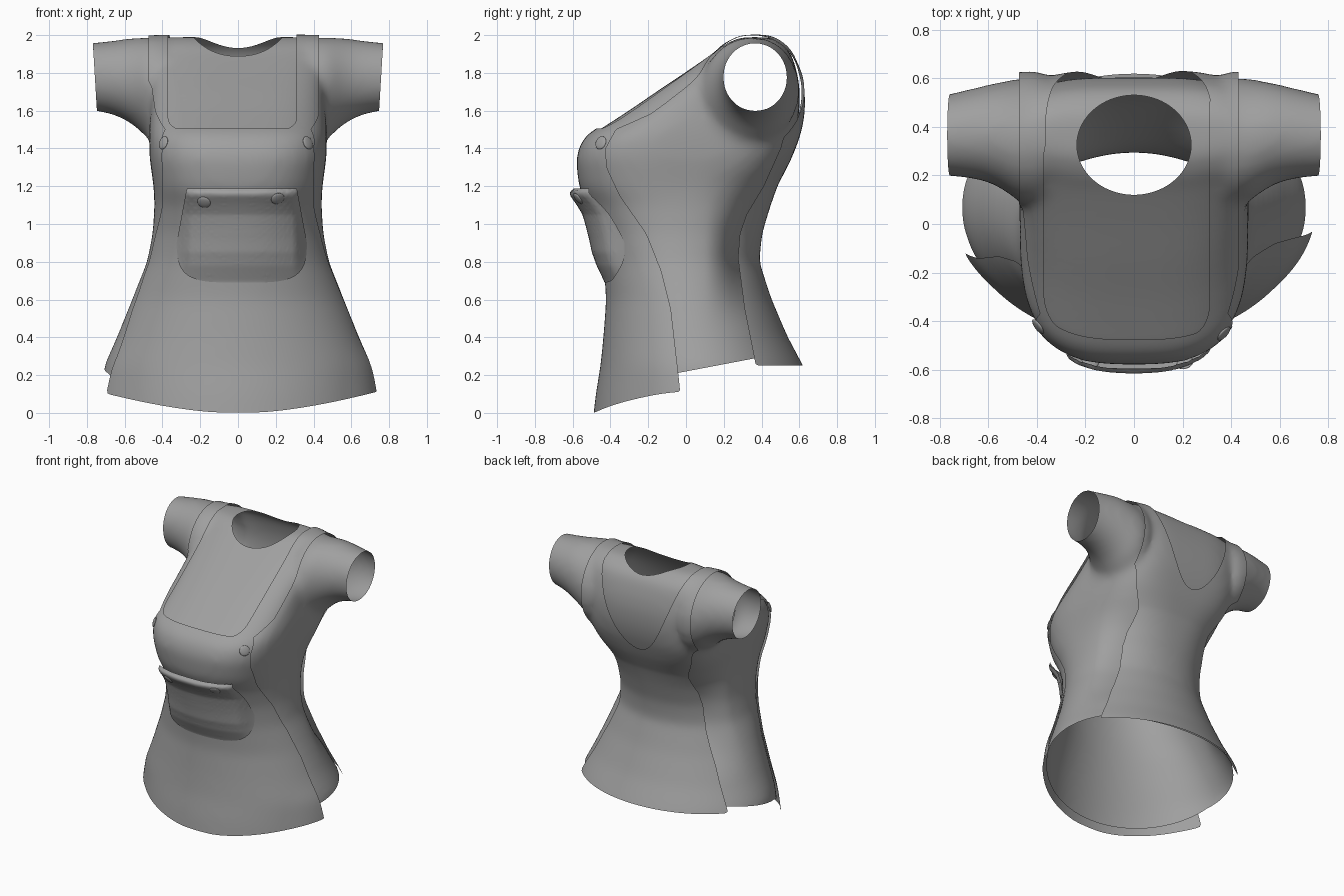
import bpy, bmesh, math
from mathutils import Vector
from mathutils.bvhtree import BVHTree

if "Cube" in bpy.data.objects:
    bpy.data.objects.remove(bpy.data.objects["Cube"])

cloth = bpy.data.materials.new("grey_cloth")
cloth.diffuse_color = (0.35, 0.35, 0.35, 1)
cloth.use_nodes = True
cloth.node_tree.nodes["Principled BSDF"].inputs["Base Color"].default_value = cloth.diffuse_color


def lerp(table, t):
    """Piecewise linear lookup; each row is (key, value, ...)."""
    if t <= table[0][0]:
        return table[0][1:]
    for a, b in zip(table, table[1:]):
        if t <= b[0]:
            k = (t - a[0]) / (b[0] - a[0])
            return tuple(p + (q - p) * k for p, q in zip(a[1:], b[1:]))
    return table[-1][1:]


def ramp(t, a, b):
    """Smooth 0 to 1 step between a and b."""
    t = min(max((t - a) / (b - a), 0), 1)
    return t * t * (3 - 2 * t)


def skin(bm, rings):
    """Closed loft through rings of points."""
    loops = [[bm.verts.new(p) for p in r] for r in rings]
    n = len(loops[0])
    for a, b in zip(loops, loops[1:]):
        for i in range(n):
            j = (i + 1) % n
            bm.faces.new((a[i], a[j], b[j], b[i]))
    bm.faces.new(loops[0][::-1])
    bm.faces.new(loops[-1])


def trim(bm, rule):
    """Cut along rule = 0 and remove the side where rule is positive."""
    val = {v: rule(v.co) for v in bm.verts}
    cuts = []
    for e in list(bm.edges):
        a, b = e.verts
        if (val[a] > 0) != (val[b] > 0):
            k = min(max(val[a] / (val[a] - val[b]), 0.02), 0.98)
            cuts.append(bmesh.utils.edge_split(e, a, k)[1])
    bmesh.ops.connect_verts(bm, verts=cuts)
    bmesh.ops.delete(bm, geom=[v for v in bm.verts if val.get(v, 0) > 0], context='VERTS')


def finish(bm, name):
    for f in bm.faces:
        f.smooth = True
    me = bpy.data.meshes.new(name)
    bm.to_mesh(me)
    me.materials.append(cloth)
    ob = bpy.data.objects.new(name, me)
    bpy.context.collection.objects.link(ob)
    return ob


# Torso: z, half width, front y, back y, squareness
TORSO = [(-0.12, .745, -.485, .72, 2), (0.1, .725, -.46, .67, 2), (.25, .705, -.435, .60, 2),
         (.4, .638, -.42, .52, 2), (.6, .558, -.405, .435, 2), (.8, .478, -.42, .37, 2.1),
         (.95, .448, -.45, .385, 2.2), (1.1, .438, -.50, .43, 2.4), (1.2, .443, -.55, .465, 2.7),
         (1.35, .464, -.565, .53, 3), (1.45, .467, -.53, .565, 3.2), (1.5, .467, -.45, .58, 3.2),
         (1.6, .46, -.295, .597, 3.2), (1.7, .455, -.15, .60, 3.2), (1.8, .455, 0, .585, 3.2),
         (1.9, .45, .145, .555, 3.2), (1.95, .44, .205, .51, 3.2), (1.985, .42, .28, .45, 3)]
# Sleeve: x, centre y, y radius, centre z, z radius
SLEEVE = [(.2, .35, .12, 1.74, .18), (.4, .34, .26, 1.70, .28), (.47, .345, .25, 1.718, .267),
          (.55, .367, .214, 1.754, .228), (.62, .374, .191, 1.77, .203), (.7, .37, .175, 1.778, .185),
          (.85, .36, .153, 1.78, .167)]
N = 72


def power(c, n):
    return math.copysign(abs(c) ** (2 / n), c)


bm = bmesh.new()
rings = []
ang = [2 * math.pi * k / N for k in range(N)]
for i in range(54):
    z = -.12 + 2.105 * i / 53
    w, f, b, n = lerp(TORSO, z)
    ring = []
    for t in ang:
        # The upper back is flatter than the chest
        m = n * (1 + .4 * ramp(z, 1.2, 1.5)) if math.sin(t) > 0 else n
        ring.append((w * power(math.cos(t), m), (f + b) / 2 + (b - f) / 2 * power(math.sin(t), m), z))
    rings.append(ring)
skin(bm, rings)
for s in (-1, 1):
    rings = []
    for i in range(20):
        x = .2 + .65 * i / 19
        cy, ry, cz, rz = lerp(SLEEVE, x)
        rings.append([(s * x, cy + ry * math.cos(t), cz + s * rz * math.sin(t)) for t in ang])
    skin(bm, rings)
bmesh.ops.recalc_face_normals(bm, faces=bm.faces[:])

# Blend torso and sleeves into one smooth form
form = finish(bm, "body_form")
m = form.modifiers.new("blend", 'REMESH')
m.mode, m.voxel_size = 'VOXEL', .021
m = form.modifiers.new("soften", 'SMOOTH')
m.factor, m.iterations = .5, 22
deps = bpy.context.evaluated_depsgraph_get()
body = bpy.data.meshes.new_from_object(form.evaluated_get(deps))
bpy.data.objects.remove(form)


def copy_body(offset):
    """Body surface pushed out along its normals."""
    b = bmesh.new()
    b.from_mesh(body)
    b.normal_update()
    for v, n in [(v, v.normal.copy()) for v in b.verts]:
        v.co += n * offset(v.co)
    return b


# Shirt with neck hole, open cuffs and curved hem, lying closer at the small of the back
def shirt_hem(p):
    return lerp([(-.5, .04), (-.05, .21), (.37, .29), (.62, .25)], p.y)[0] - p.z


def shirt_gap(p):
    return .004 - .085 * ramp(p.y, .1, .38) * ramp(.45 - abs(p.z - .85), 0, .45)


bm = copy_body(shirt_gap)
trim(bm, shirt_hem)
trim(bm, lambda p: abs(p.x) - (.768 - .06 * (1.95 - p.z)) if p.z > 1.4 else -1)
trim(bm, lambda p: 1 - math.hypot(p.x / .235, (p.y - .325) / .205) if p.z > 1.5 else -1)
finish(bm, "shirt")

# Apron with bib, shoulder straps and back panel
FRONT_EDGE = [(.1, -.03), (.2, -.04), (.55, -.08), (.75, -.13), (.95, -.21), (1.15, -.35), (1.3, -.42),
              (1.4, -.425), (1.5, -.37), (1.6, -.14), (1.7, .03), (1.8, .14), (1.9, .21), (1.95, .4), (2, .6)]
BACK_EDGE = [(.25, .37), (.55, .31), (.82, .275), (.95, .285), (1.05, .32), (1.2, .41), (1.4, .5), (1.6, .555),
             (1.8, .54), (1.92, .43), (2, .3)]


def apron_rule(p):
    strap = abs(p.x + .022) - .452 if p.z > 1.25 else -1
    dx, dz, r = .34 - abs(p.x + .03), p.z - 1.505, .06
    bib = min(dx, dz)
    if dx < r and dz < r:
        bib = r - math.hypot(r - dx, r - dz)
    edge = lerp(FRONT_EDGE, p.z)[0]
    if p.x < 0:
        edge -= .09 * min(max((.9 - p.z) / .6, 0), 1)
    hem = .1 * (max(0, abs(p.x) - .1) / .6) ** 1.5 + .003
    front = max(p.y - edge, bib, hem - p.z, strap)
    # Scooped neckline at the back
    scoop = (p.z - 1.4) - .57 * ((p.x + .02) / .335) ** 2
    back = max(lerp(BACK_EDGE, p.z)[0] - p.y, scoop * .4, .25 - p.z, strap)
    return min(front, back)


def apron_gap(p):
    loose = max(0, 1 - ((p.z - 1.6) / .38) ** 2) if p.y > .4 else 0
    flare = ramp(abs(p.x), .55, .72) * ramp(.45 - p.z, 0, .4) if p.y < .2 else 0
    return .018 + .017 * loose + .015 * flare


bm = copy_body(apron_gap)
trim(bm, apron_rule)
apron_tree = BVHTree.FromBMesh(bm)
finish(bm, "apron")

# Front pocket, sagging low down and rolled over at its open top
POCKET_GAP = [(.69, .0), (.72, .012), (.78, .036), (.85, .05), (.95, .05), (1.05, .045), (1.11, .058),
              (1.15, .068), (1.175, .06), (1.185, .03)]
bm = copy_body(lambda p: .0195)
bmesh.ops.delete(bm, geom=[v for v in bm.verts if v.co.y > -.2 or not .5 < v.co.z < 1.35], context='VERTS')
bmesh.ops.subdivide_edges(bm, edges=bm.edges[:], cuts=1, use_grid_fill=True)
for v in bm.verts:
    side = ramp(.36 - abs(v.co.x - .02), 0, .09)
    v.co.y -= side * lerp(POCKET_GAP, v.co.z)[0]
for _ in range(3):
    bmesh.ops.smooth_vert(bm, verts=bm.verts, factor=.5, use_axis_y=True)


def pocket_rule(p):
    w = .345 - .05 * max(0, (p.z - .9) / .27)
    low = max(0, .95 - p.z) / .26
    return max((abs((p.x - .02) / w) ** 4 + low ** 4) ** .25 - 1, p.z - 1.188)


trim(bm, pocket_rule)
pocket_tree = BVHTree.FromBMesh(bm)
finish(bm, "pocket")

# Buttons on the bib and pocket
for name, x, z, tree in (("bib_button_left", -.395, 1.43, apron_tree), ("bib_button_right", .37, 1.43, apron_tree),
                         ("pocket_button_left", -.18, 1.115, pocket_tree),
                         ("pocket_button_right", .21, 1.135, pocket_tree)):
    hit, nor, _, _ = tree.ray_cast(Vector((x, -2, z)), Vector((0, 1, 0)))
    if hit is None:
        hit, nor, _, _ = tree.find_nearest(Vector((x, -.5, z)))
    bm = bmesh.new()
    bmesh.ops.create_uvsphere(bm, u_segments=24, v_segments=12, radius=1)
    bmesh.ops.scale(bm, vec=(.036, .036, .01), verts=bm.verts)
    ob = finish(bm, name)
    ob.location = hit
    ob.rotation_euler = nor.to_track_quat('Z', 'Y').to_euler()
